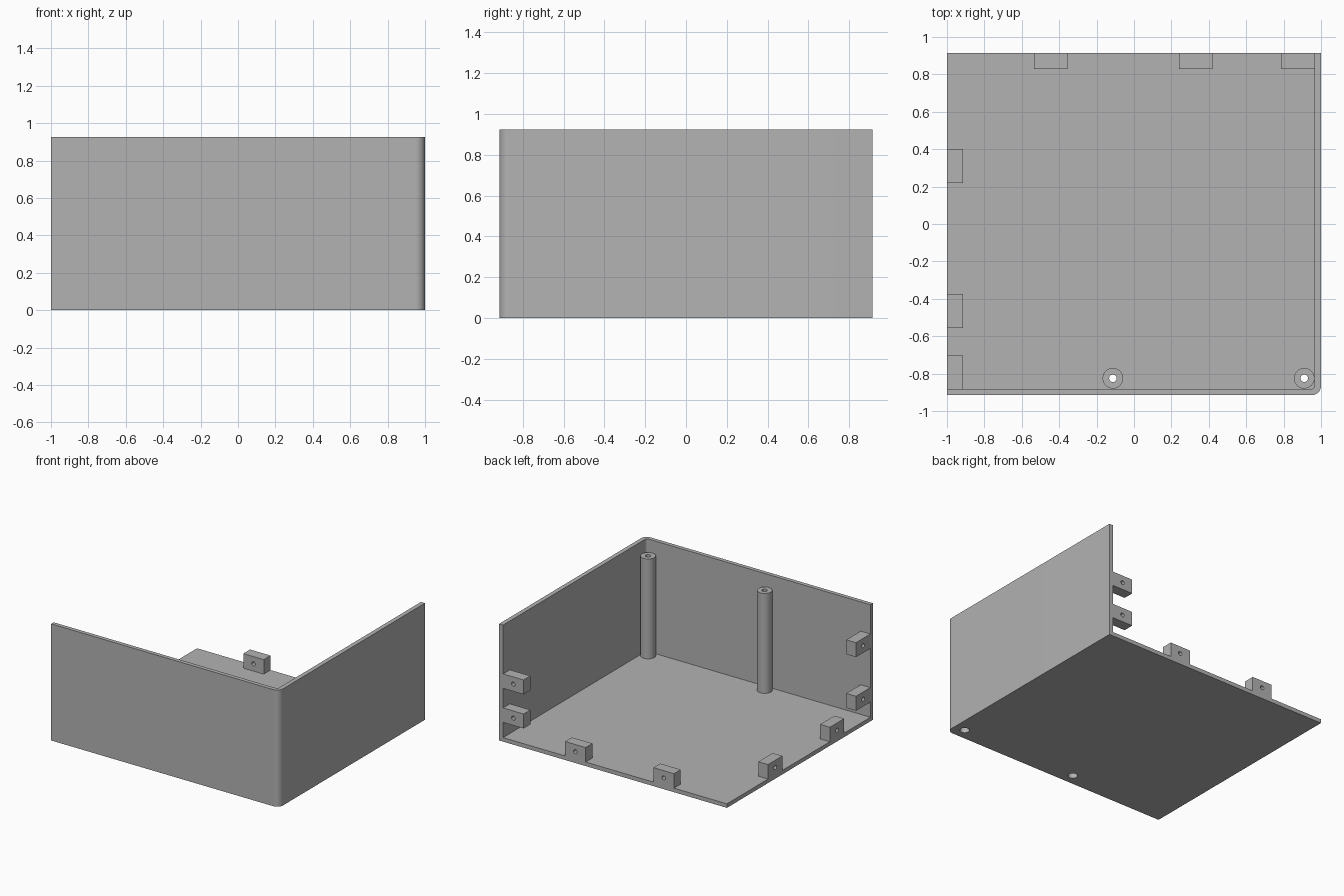
import bpy, bmesh, math
from mathutils import Matrix, Vector

cube = bpy.data.objects.get("Cube")
if cube:
    bpy.data.objects.remove(cube, do_unlink=True)

grey = bpy.data.materials.new("plain grey")
grey.use_nodes = True
tone = (0.45, 0.45, 0.45, 1)
grey.diffuse_color = tone
grey.node_tree.nodes["Principled BSDF"].inputs["Base Color"].default_value = tone

HALF_X, HALF_Y, HEIGHT = 1.0, 0.915, 0.925
WALL_X, WALL_Y, FLOOR = 0.035, 0.032, 0.032
BORE, PILOT = 0.035, 0.02


def finish(name, bm):
    bmesh.ops.recalc_face_normals(bm, faces=bm.faces)
    mesh = bpy.data.meshes.new(name)
    bm.to_mesh(mesh)
    bm.free()
    mesh.materials.append(grey)
    obj = bpy.data.objects.new(name, mesh)
    bpy.context.collection.objects.link(obj)
    return obj


def slab(name, left, right, front, back, low, high, radius):
    """Upright prism with one rounded corner at the front right of the plan."""
    bm = bmesh.new()
    plan = [(right, back), (left, back), (left, front)]
    for i in range(13):
        a = math.radians(-90 + 7.5 * i)
        plan.append((right - radius + radius * math.cos(a),
                     front + radius + radius * math.sin(a)))
    face = bm.faces.new([bm.verts.new((x, y, low)) for x, y in plan])
    top = bmesh.ops.extrude_face_region(bm, geom=[face])["geom"]
    bmesh.ops.translate(bm, vec=(0, 0, high - low),
                        verts=[v for v in top if isinstance(v, bmesh.types.BMVert)])
    return finish(name, bm)


def subtract(obj, cutter):
    cutter.hide_render = True
    mod = obj.modifiers.new("cut", 'BOOLEAN')
    mod.operation, mod.solver, mod.object = 'DIFFERENCE', 'EXACT', cutter
    bpy.context.view_layer.objects.active = obj
    bpy.ops.object.modifier_apply(modifier=mod.name)
    bpy.data.objects.remove(cutter, do_unlink=True)


def drill(obj, centre, radius, axis, depth):
    bm = bmesh.new()
    turn = Vector((0, 0, 1)).rotation_difference(Vector(axis)).to_matrix().to_4x4()
    bmesh.ops.create_cone(bm, cap_ends=True, segments=32, radius1=radius, radius2=radius,
                          depth=depth, matrix=Matrix.Translation(centre) @ turn)
    subtract(obj, finish("drill", bm))


def smooth(obj):
    bpy.ops.object.select_all(action='DESELECT')
    obj.select_set(True)
    bpy.context.view_layer.objects.active = obj
    bpy.ops.object.shade_smooth_by_angle(angle=math.radians(30))


# Tray: floor and two walls, open at the back and one side
tray = slab("tray", -HALF_X, HALF_X, -HALF_Y, HALF_Y, 0, HEIGHT, 0.05)
cavity = slab("cavity", -HALF_X - 1, HALF_X - WALL_X, -HALF_Y + WALL_Y,
              HALF_Y + 1, FLOOR, HEIGHT + 1, 0.018)
subtract(tray, cavity)

# Screw posts, hollow with a wider bore reaching up from below
posts = {"middle_post": (-0.113, -0.825), "corner_post": (0.91, -0.825)}
for name, (x, y) in posts.items():
    drill(tray, (x, y, 0), BORE, (0, 0, 1), 0.2)
    bm = bmesh.new()
    section = [(BORE, FLOOR), (BORE, 0.4), (PILOT, 0.4),
               (PILOT, 0.825), (0.055, 0.825), (0.055, FLOOR)]
    ring = [bm.verts.new((r, 0, z)) for r, z in section]
    edges = [bm.edges.new((ring[i - 1], ring[i])) for i in range(len(ring))]
    bmesh.ops.spin(bm, geom=ring + edges, axis=(0, 0, 1), cent=(0, 0, 0),
                   angle=math.tau, steps=32, use_merge=True)
    bmesh.ops.remove_doubles(bm, verts=bm.verts, dist=0.0001)
    bmesh.ops.translate(bm, verts=bm.verts, vec=(x, y, 0))
    smooth(finish(name, bm))
smooth(tray)


# Fastening blocks along the open edges, each with a through hole
def block(name, centre, along_y):
    size = (0.18, 0.085, 0.115) if along_y else (0.085, 0.18, 0.115)
    bm = bmesh.new()
    bmesh.ops.create_cube(bm, size=1, matrix=Matrix.Translation(centre)
                          @ Matrix.Diagonal((*size, 1)))
    obj = finish(name, bm)
    drill(obj, centre, 0.016, (0, 1, 0) if along_y else (1, 0, 0), 0.3)
    smooth(obj)


back, side = HALF_Y - 0.0425, -HALF_X + 0.0425
low = FLOOR + 0.0575
wall_x, wall_y = HALF_X - WALL_X - 0.09, -HALF_Y + WALL_Y + 0.09
for i, x in enumerate((-0.445, 0.33)):
    block(f"back_floor_block_{i + 1}", (x, back, low), True)
for i, y in enumerate((0.31, -0.465)):
    block(f"side_floor_block_{i + 1}", (side, y, low), False)
for i, z in enumerate((0.21, 0.48)):
    block(f"back_wall_block_{i + 1}", (wall_x, back, z), True)
for i, z in enumerate((0.21, 0.635)):
    block(f"side_wall_block_{i + 1}", (side, wall_y, z), False)
